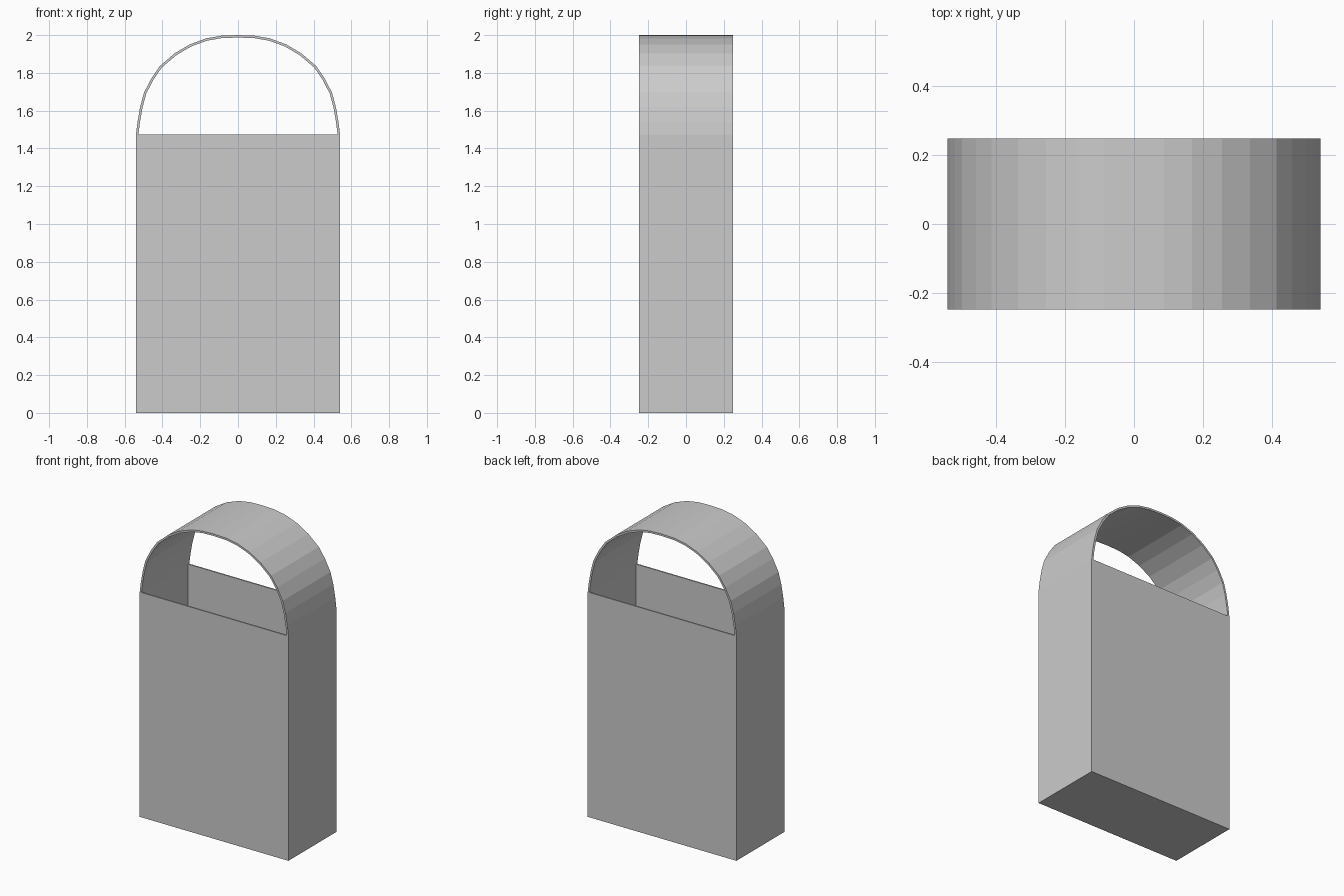
import bpy, bmesh
from mathutils import Vector

if "Cube" in bpy.data.objects:
    bpy.data.objects.remove(bpy.data.objects["Cube"])

W, D, RIM, T = 0.54, 0.248, 1.475, 0.013


def finish(name, bm):
    bmesh.ops.recalc_face_normals(bm, faces=bm.faces)
    mesh = bpy.data.meshes.new(name)
    bm.to_mesh(mesh)
    bm.free()
    obj = bpy.data.objects.new(name, mesh)
    bpy.context.collection.objects.link(obj)
    return obj


# Open-topped bag body: box with an inset rim pushed down to the floor
bm = bmesh.new()
bmesh.ops.create_cube(bm, size=1)
for v in bm.verts:
    v.co = Vector((v.co.x * 2 * W, v.co.y * 2 * D, (v.co.z + 0.5) * RIM))
top = max(bm.faces, key=lambda f: f.calc_center_median().z)
bmesh.ops.inset_region(bm, faces=[top], thickness=T)
cavity = bmesh.ops.extrude_face_region(bm, geom=[top])
bmesh.ops.translate(bm, vec=(0, 0, T - RIM),
                    verts=[g for g in cavity["geom"] if isinstance(g, bmesh.types.BMVert)])
if top.is_valid:
    bmesh.ops.delete(bm, geom=[top], context="FACES_ONLY")
finish("bag_body", bm)

# Full-depth arched handle: mirrored half profile, given thickness inward
half = [(0.54, RIM), (0.532, 1.54), (0.518, 1.62), (0.498, 1.695), (0.458, 1.772),
        (0.413, 1.837), (0.336, 1.903), (0.255, 1.951), (0.168, 1.983), (0.087, 1.997)]
outer = [Vector(p) for p in half + [(0, 2.0)] + [(-x, z) for x, z in reversed(half)]]
inner = []
for i, p in enumerate(outer):
    t = (outer[min(i + 1, len(outer) - 1)] - outer[max(i - 1, 0)]).normalized()
    inner.append(p + Vector((-t.y, t.x)) * T)
inner[0].y = inner[-1].y = RIM

bm = bmesh.new()
rows = [[bm.verts.new((p.x, y, p.y)) for p in line]
        for line, y in ((outer, -D), (outer, D), (inner, D), (inner, -D))]
for a in range(4):
    r, s = rows[a], rows[(a + 1) % 4]
    for i in range(len(r) - 1):
        bm.faces.new((r[i], r[i + 1], s[i + 1], s[i]))
for end in (0, -1):
    bm.faces.new([r[end] for r in rows])
finish("arched_handle", bm)
